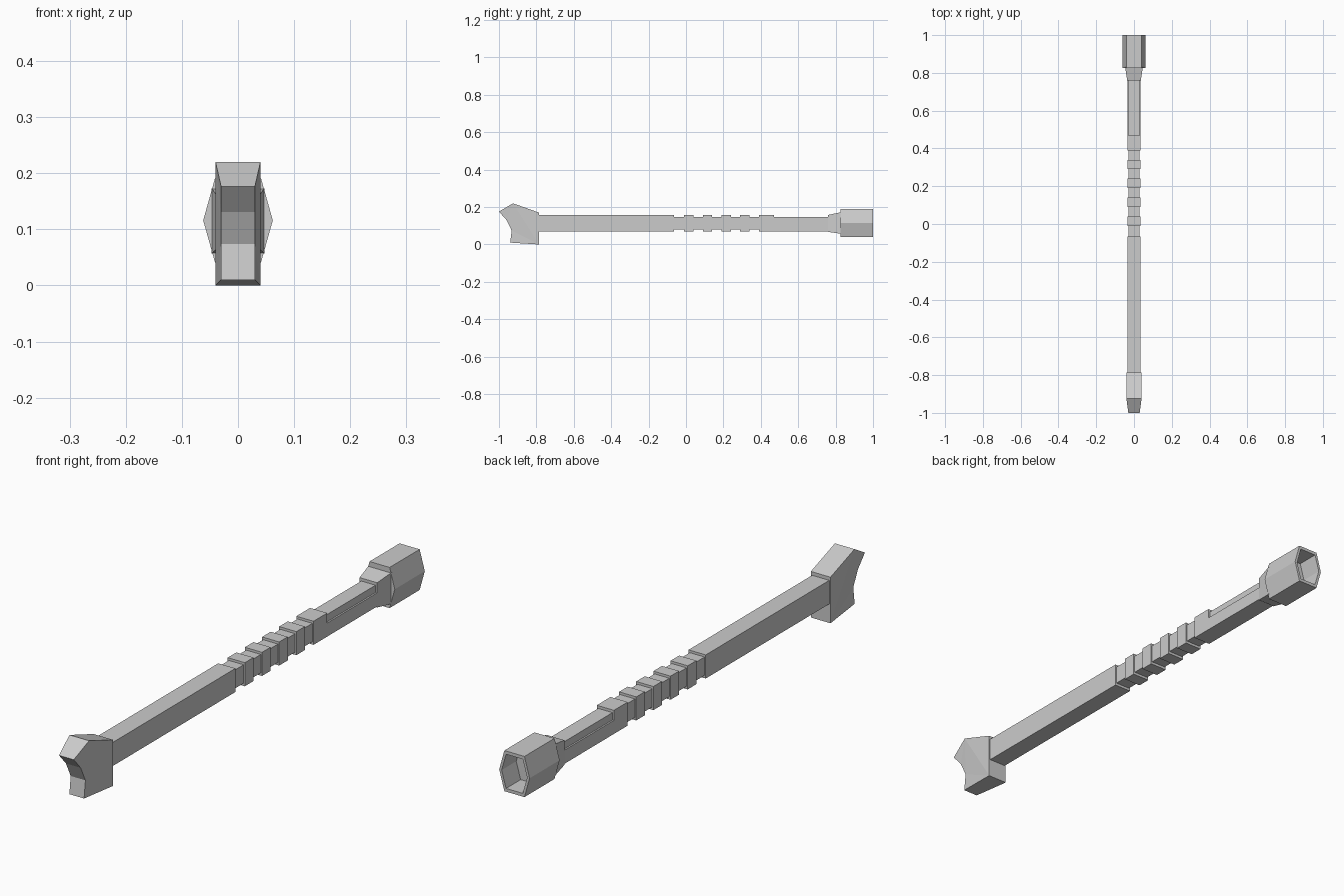
import bpy, bmesh

if "Cube" in bpy.data.objects:
    bpy.data.objects.remove(bpy.data.objects["Cube"])


def make(name, verts, faces):
    mesh = bpy.data.meshes.new(name)
    bm = bmesh.new()
    vs = [bm.verts.new(v) for v in verts]
    for f in faces:
        bm.faces.new([vs[i] for i in f])
    bmesh.ops.recalc_face_normals(bm, faces=bm.faces)
    bm.to_mesh(mesh)
    bm.free()
    ob = bpy.data.objects.new(name, mesh)
    bpy.context.collection.objects.link(ob)
    return ob


def loft(name, rings):
    """Join equal-sized closed rings and cap both ends."""
    n = len(rings[0])
    faces = [tuple(range(n)), tuple(range((len(rings) - 1) * n, len(rings) * n))]
    for r in range(len(rings) - 1):
        for i in range(n):
            j = (i + 1) % n
            faces.append((r * n + i, r * n + j, r * n + n + j, r * n + n + i))
    return make(name, [v for ring in rings for v in ring], faces)


def rect(y, hw, z0, z1):
    return [(-hw, y, z0), (hw, y, z0), (hw, y, z1), (-hw, y, z1)]


def hexagon(y, wide, flat, half, zc=0.116):
    return [(wide, y, zc), (flat, y, zc + half), (-flat, y, zc + half),
            (-wide, y, zc), (-flat, y, zc - half), (flat, y, zc - half)]


# Head: side profile of (y, z, half width), narrower along the notched front
profile = [(-0.925, 0.22, 0.04), (-1.0, 0.176, 0.03), (-0.96, 0.131, 0.03),
           (-0.932, 0.074, 0.03), (-0.94, 0.01, 0.03),
           (-0.785, 0.0, 0.04), (-0.785, 0.17, 0.04)]
n = len(profile)
sides = [(0, 1, 2), (0, 2, 3), (3, 4, 5), (0, 3, 5), (0, 5, 6)]
faces = [(i, (i + 1) % n, n + (i + 1) % n, n + i) for i in range(n)]
faces += sides + [tuple(i + n for i in f) for f in sides]
make("head", [(s * w, y, z) for s in (-1, 1) for y, z, w in profile], faces)

# Shaft with ribbed grip, alternating thick and thin sections
thick, thin = (0.035, 0.07, 0.157), (0.03, 0.08, 0.148)
steps = [(-0.79, -0.065, thick), (-0.065, -0.01, thin)]
for k in range(4):
    y = -0.01 + 0.1 * k
    steps += [(y, y + 0.05, thick), (y + 0.05, y + 0.1, thin)]
steps.append((0.39, 0.47, thick))
loft("ribbed_shaft", [rect(y, *s) for a, b, s in steps for y in (a, b)])

# Stepped neck: wide lower bar and narrower upper bar
loft("neck_lower", [rect(y, 0.035, 0.07, 0.12) for y in (0.47, 0.77)])
loft("neck_upper", [rect(y, 0.029, 0.12, 0.147) for y in (0.47, 0.77)])

# Flared collar
loft("collar", [rect(0.76, 0.036, 0.067, 0.158), rect(0.83, 0.047, 0.057, 0.173)])

# Hollow hexagonal socket
loft("socket", [hexagon(0.825, 0.062, 0.041, 0.075),
                hexagon(1.0, 0.062, 0.041, 0.075),
                hexagon(1.0, 0.052, 0.034, 0.063),
                hexagon(0.915, 0.052, 0.034, 0.063)])
